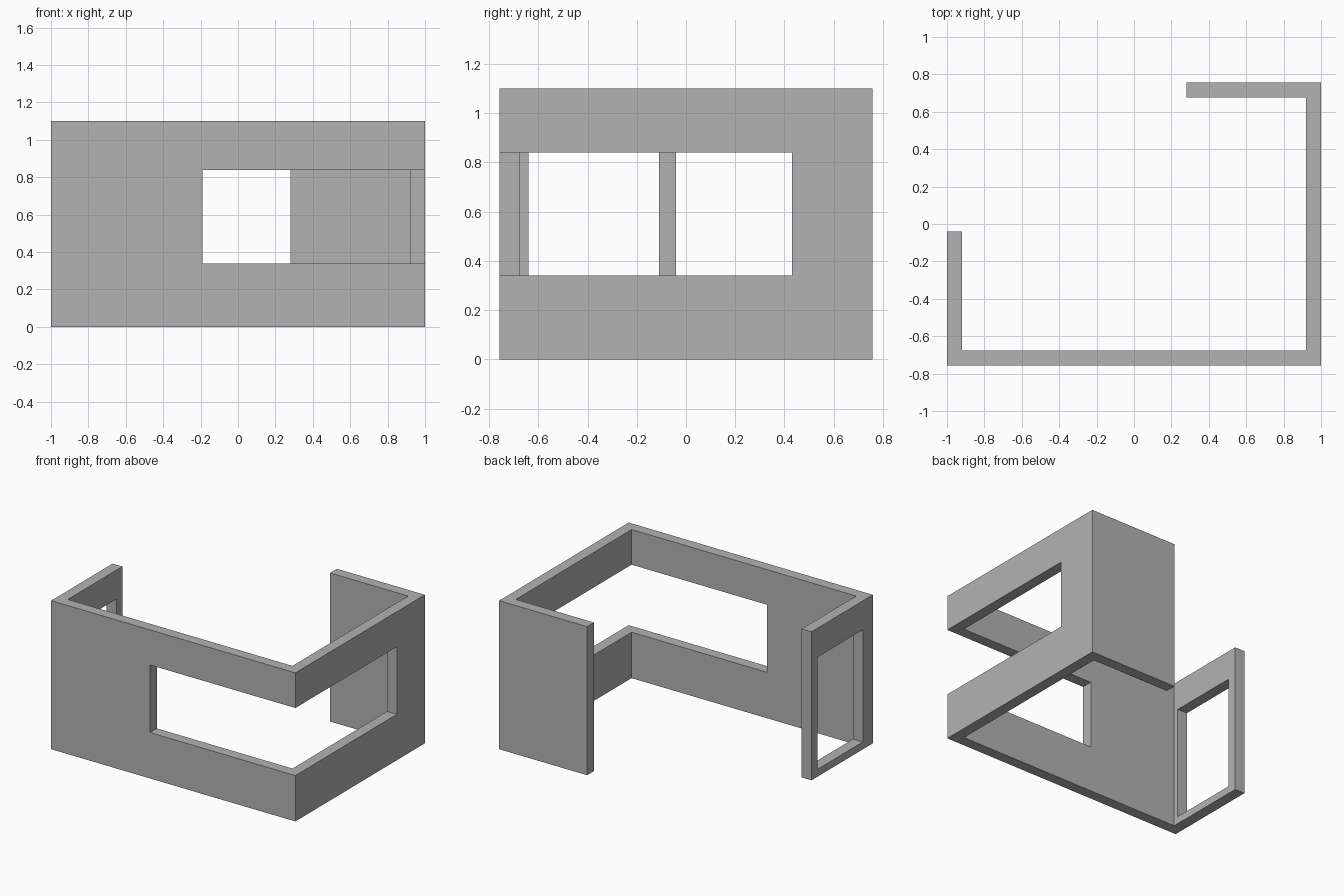
import bpy
import bmesh
from mathutils import Vector

cube = bpy.data.objects.get("Cube")
if cube:
    bpy.data.objects.remove(cube, do_unlink=True)

X, Y, H, T = 1.0, 0.757, 1.1, 0.08   # half width, half depth, height, wall thickness

grey = bpy.data.materials.new("plain grey")
grey.use_nodes = True
grey.diffuse_color = (0.45, 0.45, 0.45, 1)
grey.node_tree.nodes["Principled BSDF"].inputs["Base Color"].default_value = grey.diffuse_color


def extrude_outline(name, outline, z0, z1):
    """Prism from a plan outline, raised from z0 to z1."""
    bm = bmesh.new()
    face = bm.faces.new([bm.verts.new((x, y, z0)) for x, y in outline])
    top = bmesh.ops.extrude_face_region(bm, geom=[face])["geom"]
    verts = [v for v in top if isinstance(v, bmesh.types.BMVert)]
    bmesh.ops.translate(bm, verts=verts, vec=Vector((0, 0, z1 - z0)))
    bmesh.ops.recalc_face_normals(bm, faces=bm.faces)
    mesh = bpy.data.meshes.new(name)
    bm.to_mesh(mesh)
    bm.free()
    mesh.materials.append(grey)
    obj = bpy.data.objects.new(name, mesh)
    bpy.context.collection.objects.link(obj)
    return obj


def cut_opening(target, name, x0, x1, y0, y1, z0, z1):
    """Cut a box-shaped opening and discard the cutter."""
    cutter = extrude_outline(name, [(x0, y0), (x1, y0), (x1, y1), (x0, y1)], z0, z1)
    cutter.hide_render = True
    mod = target.modifiers.new(name, "BOOLEAN")
    mod.operation = "DIFFERENCE"
    mod.solver = "EXACT"
    mod.object = cutter
    bpy.context.view_layer.objects.active = target
    bpy.ops.object.modifier_apply(modifier=mod.name)
    bpy.data.objects.remove(cutter, do_unlink=True)


# Continuous wall: short right side, full front, full left side, partial back
side_end, back_end = -0.04, 0.28
walls = extrude_outline("walls", [
    (-X, side_end), (-X, -Y), (X, -Y), (X, Y), (back_end, Y), (back_end, Y - T),
    (X - T, Y - T), (X - T, T - Y), (T - X, T - Y), (T - X, side_end)], 0, H)

# Wide window wrapping around the front left corner
cut_opening(walls, "corner_window", -0.19, X + 0.2, -Y - 0.2, 0.43, 0.34, 0.84)

# Tall opening in the short right side wall
cut_opening(walls, "side_opening", -X - 0.1, T - X + 0.1, -0.64, -0.11, 0.055, 0.885)
